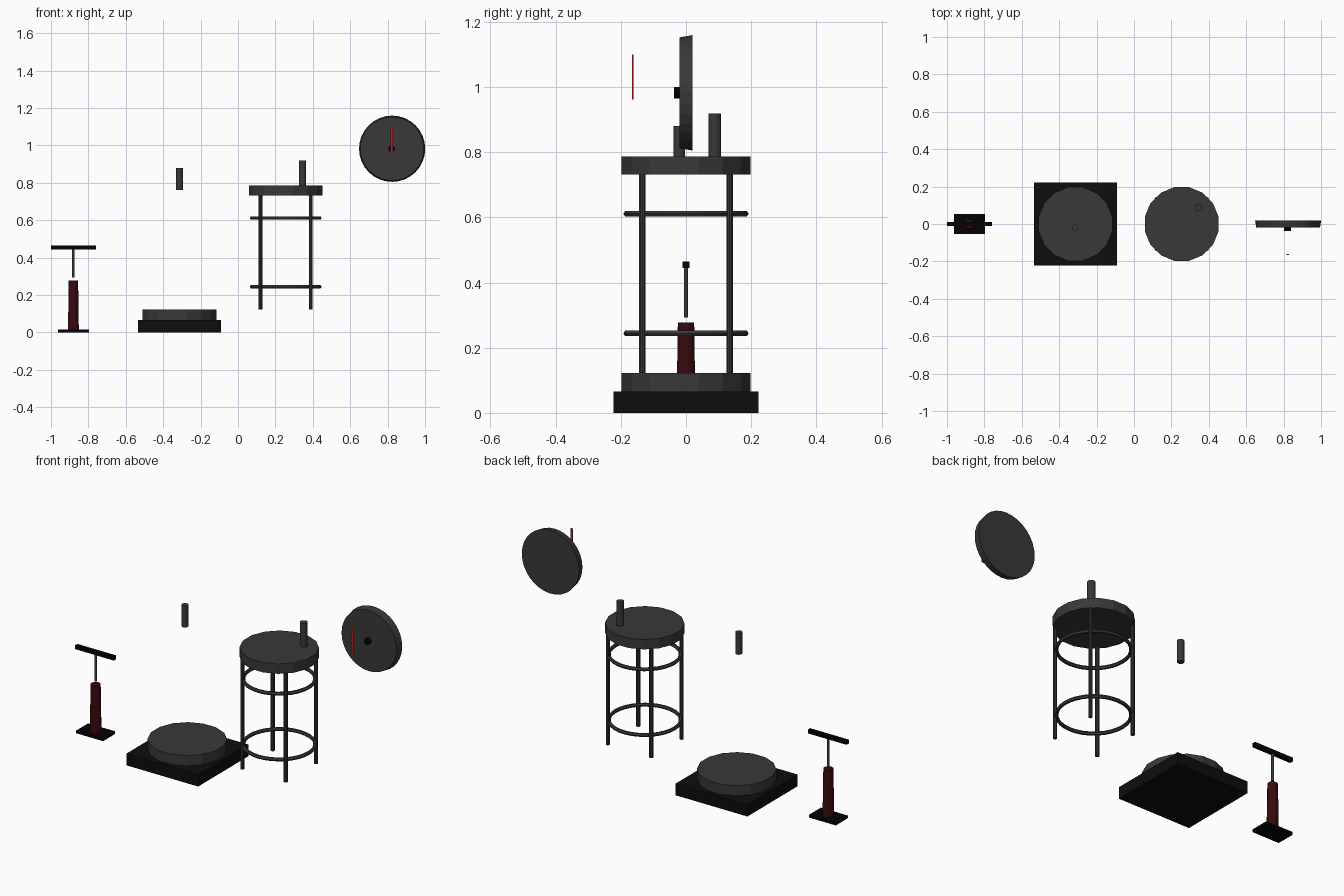
import bpy, bmesh, math
from mathutils import Matrix

if "Cube" in bpy.data.objects:
    bpy.data.objects.remove(bpy.data.objects["Cube"])


def material(name, rgb):
    m = bpy.data.materials.new(name)
    m.diffuse_color = (*rgb, 1)
    m.use_nodes = True
    m.node_tree.nodes["Principled BSDF"].inputs["Base Color"].default_value = m.diffuse_color
    return m


GREY = material("dark grey", (0.04, 0.04, 0.04))
BLACK = material("black", (0.004, 0.004, 0.004))
JET = material("jet black", (0.001, 0.001, 0.001))
MAROON = material("maroon", (0.04, 0.003, 0.004))
RED = material("needle red", (0.6, 0.01, 0.012))


def finish(bm, name, mat):
    bmesh.ops.recalc_face_normals(bm, faces=bm.faces)
    me = bpy.data.meshes.new(name)
    bm.to_mesh(me)
    bm.free()
    me.materials.append(mat)
    ob = bpy.data.objects.new(name, me)
    bpy.context.collection.objects.link(ob)
    return ob


def box(name, mat, x0, x1, y0, y1, z0, z1):
    bm = bmesh.new()
    m = Matrix.Translation(((x0 + x1) / 2, (y0 + y1) / 2, (z0 + z1) / 2))
    m = m @ Matrix.Diagonal((x1 - x0, y1 - y0, z1 - z0, 1))
    bmesh.ops.create_cube(bm, size=1, matrix=m)
    return finish(bm, name, mat)


def rod(name, mat, x, y, z0, z1, r, sides, r_top=None):
    """Upright cylinder or cone with flat sides facing the axes."""
    bm = bmesh.new()
    m = Matrix.Translation((x, y, (z0 + z1) / 2)) @ Matrix.Rotation(math.pi / sides, 4, 'Z')
    bmesh.ops.create_cone(bm, cap_ends=True, segments=sides, radius1=r,
                          radius2=r if r_top is None else r_top, depth=z1 - z0, matrix=m)
    return finish(bm, name, mat)


def disc_y(name, mat, x, z, y_front, y_back, r_front, r_back, sides):
    """Disc whose axis runs front to back."""
    bm = bmesh.new()
    m = Matrix.Translation((x, (y_front + y_back) / 2, z)) @ Matrix.Rotation(-math.pi / 2, 4, 'X')
    bmesh.ops.create_cone(bm, cap_ends=True, segments=sides, radius1=r_front,
                          radius2=r_back, depth=y_back - y_front, matrix=m)
    return finish(bm, name, mat)


def ring(name, mat, x, z, major, minor):
    bpy.ops.mesh.primitive_torus_add(location=(x, 0, z), major_radius=major, minor_radius=minor,
                                     major_segments=32, minor_segments=6)
    ob = bpy.context.object
    ob.name = name
    ob.data.materials.append(mat)
    return ob


# hand plunger
PX = -0.88
box("plunger_foot", JET, PX - 0.083, PX + 0.083, -0.053, 0.053, 0, 0.015)
rod("plunger_barrel", MAROON, PX, 0, 0.015, 0.277, 0.030, 12, 0.026)
rod("plunger_rod", GREY, PX, 0, 0.293, 0.447, 0.007, 12)
box("plunger_handle", JET, -1.0, -0.76, -0.0105, 0.0105, 0.444, 0.465)

# plinth with round pad and the floating pin above it
BX = -0.313
box("plinth", BLACK, BX - 0.222, BX + 0.222, -0.222, 0.222, 0, 0.065)
rod("plinth_pad", GREY, BX, 0, 0.065, 0.122, 0.201, 16)
rod("floating_pin", GREY, BX, -0.02, 0.76, 0.88, 0.018, 16)

# cage: round top, four legs, two hoops, one pin
SX = 0.255
rod("cage_top", GREY, SX, 0, 0.731, 0.786, 0.201, 16)
for i, (sx, sy) in enumerate([(-1, -1), (1, -1), (1, 1), (-1, 1)]):
    rod(f"cage_leg_{i + 1}", GREY, SX + sx * 0.134, sy * 0.134, 0.122, 0.735, 0.0105, 10)
for label, z in (("lower", 0.244), ("upper", 0.611)):
    ring(f"{label}_hoop", GREY, SX, z, 0.182, 0.010)
rod("top_pin", GREY, 0.345, 0.088, 0.78, 0.918, 0.020, 16)

# gauge: dial, hub and detached needle
GX, GZ = 0.824, 0.982
disc_y("dial", GREY, GX, GZ, -0.02, 0.02, 0.170, 0.177, 32)
disc_y("dial_hub", JET, GX - 0.003, GZ, -0.037, -0.02, 0.018, 0.018, 12)
box("needle", RED, 0.815, 0.828, -0.165, -0.161, 0.962, 1.10)
